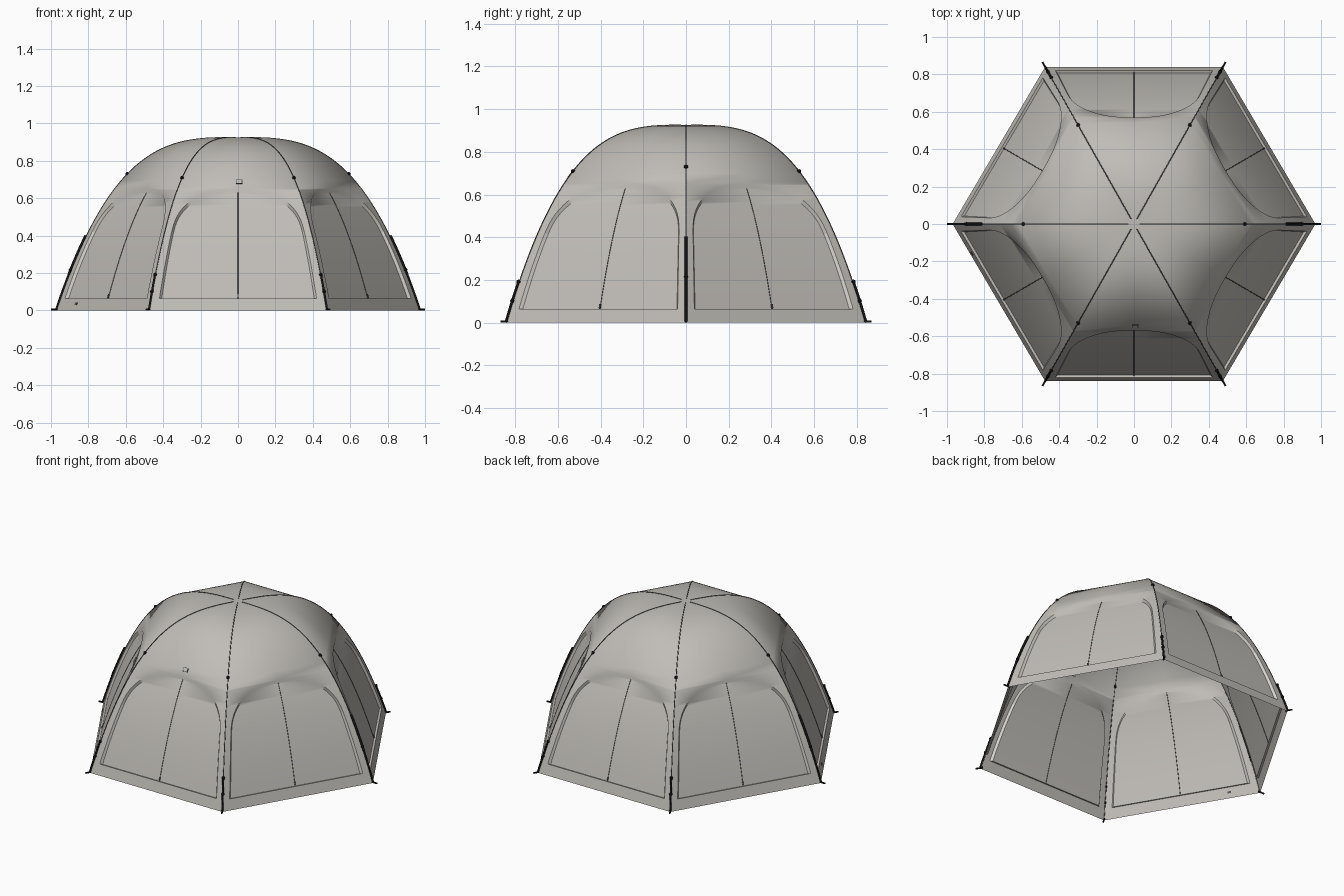
import bpy, bmesh, math
from mathutils import Vector, Matrix

cube = bpy.data.objects.get("Cube")
if cube:
    bpy.data.objects.remove(cube, do_unlink=True)

HEIGHT, POWER = 0.925, 3.15          # dome curve: z = HEIGHT * (1 - f ** POWER)
HEM, SPRING = 0.065, 0.42            # door sill and arch start heights
RECESS = -0.014                      # door depth behind the wall
CORNERS = [Vector(c) for c in ((0.97, 0, 0), (0.475, 0.84, 0), (-0.475, 0.84, 0),
                               (-0.97, 0, 0), (-0.475, -0.84, 0), (0.475, -0.84, 0))]


def material(name, colour, rough=0.8):
    m = bpy.data.materials.new(name)
    m.use_nodes = True
    m.diffuse_color = (*colour, 1)
    bsdf = m.node_tree.nodes["Principled BSDF"]
    bsdf.inputs["Base Color"].default_value = (*colour, 1)
    bsdf.inputs["Roughness"].default_value = rough
    return m


FABRIC = material("warm grey fabric", (0.53, 0.51, 0.475))
PIPING = material("pale grey piping", (0.66, 0.65, 0.62))
SEAM = material("dark grey seam", (0.08, 0.08, 0.077))
BLACK = material("black webbing", (0.008, 0.008, 0.008))


def scale_at(z):
    return (1 - z / HEIGHT) ** (1 / POWER)


def height_at(f):
    return HEIGHT * (1 - f ** POWER)


def panel_frame(k, f):
    """Sideways, upward and outward directions of panel k at dome scale f."""
    a, b = CORNERS[k], CORNERS[(k + 1) % 6]
    side = (b - a).normalized()
    mid = (a + b) / 2
    up = Vector((-mid.x, -mid.y, HEIGHT * POWER * f ** (POWER - 1))).normalized()
    return side, up, side.cross(up)


def on_panel(k, s, f, offset=0.0):
    a, b = CORNERS[k], CORNERS[(k + 1) % 6]
    p = (a.lerp(b, (s + 1) / 2)) * f
    p.z = height_at(f)
    return p + panel_frame(k, f)[2] * offset


def on_rib(c, f, out=0.0):
    p = CORNERS[c] * f + CORNERS[c].normalized() * out
    p.z = height_at(f) + out * 0.4
    return p


def link(name, data, mat=None):
    obj = bpy.data.objects.new(name, data)
    bpy.context.collection.objects.link(obj)
    if mat:
        data.materials.append(mat)
    return obj


def tube(name, points, radius, mat):
    curve = bpy.data.curves.new(name, "CURVE")
    curve.dimensions = "3D"
    curve.bevel_depth, curve.bevel_resolution = radius, 1
    curve.use_fill_caps = True
    line = curve.splines.new("POLY")
    line.points.add(len(points) - 1)
    for pt, p in zip(line.points, points):
        pt.co = (*p, 1)
    return link(name, curve, mat)


def plate(name, k, s, z, size, offset, mat):
    """Small box lying on a panel."""
    f = scale_at(z)
    frame = Matrix(panel_frame(k, f)).transposed().to_4x4()
    bm = bmesh.new()
    bmesh.ops.create_cube(bm, size=1, matrix=Matrix.Translation(on_panel(k, s, f, offset))
                          @ frame @ Matrix.Diagonal((*size, 1)))
    mesh = bpy.data.meshes.new(name)
    bm.to_mesh(mesh)
    bm.free()
    return link(name, mesh, mat)


def knob(name, position, radius):
    bm = bmesh.new()
    bmesh.ops.create_icosphere(bm, subdivisions=2, radius=radius,
                               matrix=Matrix.Translation(position))
    mesh = bpy.data.meshes.new(name)
    bm.to_mesh(mesh)
    bm.free()
    return link(name, mesh, BLACK)


def arch_rows(width, top):
    """Half width and dome scale up a door edge: straight side, then rounded arch."""
    rows = [(width, scale_at(HEM + (SPRING - HEM) * i / 8)) for i in range(8)]
    e = 2 / 2.6
    for i in range(17):
        a = math.pi / 2 * i / 16
        w = width * math.cos(a) ** e if i < 16 else 0.0
        rows.append((w, scale_at(SPRING + (top - SPRING) * math.sin(a) ** e)))
    return rows


def outline(rows):
    return ([(-w, f) for w, f in rows] + [(w, f) for w, f in rows[-2::-1]]
            + [(0, rows[0][1]), (-rows[0][0], rows[0][1])])


wall_rows = arch_rows(0.905, 0.652)   # opening in the wall
door_rows = arch_rows(0.88, 0.637)    # recessed door

# Canopy: six curved panels, each with a recessed arched door
bm = bmesh.new()


def face(points, mat=0):
    unique = []
    for p in points:
        if all((p - q).length > 1e-5 for q in unique):
            unique.append(p)
    if len(unique) > 2:
        bm.faces.new([bm.verts.new(p) for p in unique]).material_index = mat


def strip(k, low, high, offset=0.0):
    """Quad between two rows, each given as (left, right, scale)."""
    face([on_panel(k, low[0], low[2], offset), on_panel(k, low[1], low[2], offset),
          on_panel(k, high[1], high[2], offset), on_panel(k, high[0], high[2], offset)])


for k in range(6):
    sill_width, sill = wall_rows[0]
    for l, r in ((-1, -sill_width), (-sill_width, 0), (0, sill_width), (sill_width, 1)):
        strip(k, (l, r, 1.0), (l, r, sill))
    for (w0, f0), (w1, f1) in zip(wall_rows, wall_rows[1:]):
        strip(k, (-1, -w0, f0), (-1, -w1, f1))
        strip(k, (w0, 1, f0), (w1, 1, f1))
    for (w0, f0), (w1, f1) in zip(door_rows, door_rows[1:]):
        strip(k, (-w0, 0, f0), (-w1, 0, f1), RECESS)
        strip(k, (0, w0, f0), (0, w1, f1), RECESS)
    crown = wall_rows[-1][1]
    steps = [crown * (1 - i / 18) for i in range(19)]
    for f0, f1 in zip(steps, steps[1:]):
        strip(k, (-1, 0, f0), (-1, 0, f1))
        strip(k, (0, 1, f0), (0, 1, f1))
    # Ledge joining the wall to the door, pale along the straight sides
    outer, inner = outline(wall_rows), outline(door_rows)
    for (a, b), (c, d) in zip(zip(outer, outer[1:]), zip(inner, inner[1:])):
        straight = abs(a[0] - b[0]) < 1e-6
        face([on_panel(k, *a), on_panel(k, *b),
              on_panel(k, *d, RECESS), on_panel(k, *c, RECESS)], int(straight))

bmesh.ops.remove_doubles(bm, verts=bm.verts[:], dist=5e-5)
bmesh.ops.recalc_face_normals(bm, faces=bm.faces[:])
mesh = bpy.data.meshes.new("canopy")
bm.to_mesh(mesh)
bm.free()
canopy = link("canopy", mesh, FABRIC)
mesh.materials.append(PIPING)
bpy.ops.object.select_all(action="DESELECT")
canopy.select_set(True)
bpy.context.view_layer.objects.active = canopy
bpy.ops.object.shade_smooth_by_angle(angle=math.radians(49))

# Door zips with pulls
for k in range(6):
    tube(f"door_zip_{k}", [on_panel(k, 0, f, RECESS) for w, f in door_rows], 0.002, SEAM)
    plate(f"zip_pull_{k}", k, 0, 0.08, (0.008, 0.02, 0.006), RECESS + 0.003, SEAM)

# Ribs, clips, corner straps and ground stakes
for c, corner in enumerate(CORNERS):
    on_side = c % 3 == 0
    tube(f"rib_{c}", [on_rib(c, 1 - 0.97 * i / 40) for i in range(41)], 0.0025, SEAM)
    knob(f"rib_clip_{c}", on_rib(c, 0.61 if on_side else 0.63), 0.01)
    heights = [0.005 + 0.185 * i / 6 for i in range(7)]
    tube(f"corner_strap_{c}", [on_rib(c, scale_at(z), 0.004) for z in heights], 0.006, BLACK)
    if on_side:
        heights = [0.19 + 0.21 * i / 6 for i in range(7)]
        tube(f"tall_strap_{c}", [on_rib(c, scale_at(z), 0.004) for z in heights], 0.0075, BLACK)
    for z in (0.215,) if on_side else (0.1, 0.19):
        knob(f"strap_buckle_{c}", on_rib(c, scale_at(z), 0.004), 0.01)
    start, tip = corner * 0.985, corner * 1.031
    start.z = tip.z = 0.005
    tube(f"ground_stake_{c}", [start, tip], 0.005, BLACK)

# Small sewn patches on the front panel and the hem
plate("front_patch_border", 4, 0.02, 0.687, (0.034, 0.026, 0.004), 0.001, SEAM)
plate("front_patch", 4, 0.02, 0.687, (0.027, 0.019, 0.006), 0.001, FABRIC)
plate("hem_tag", 3, -0.62, 0.035, (0.022, 0.012, 0.004), 0.001, SEAM)
